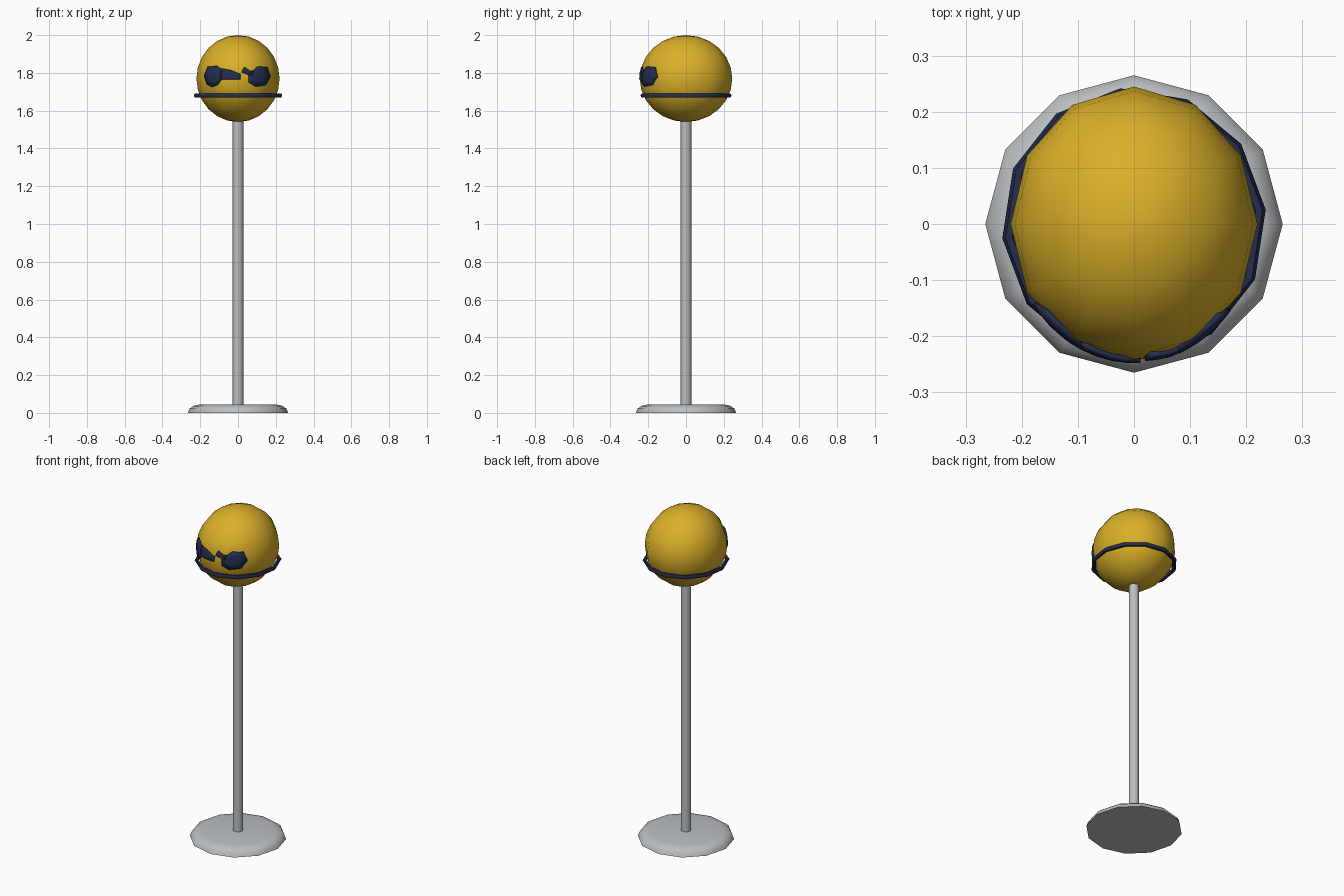
import bpy
import bmesh
from math import cos, sin, pi, sqrt

if "Cube" in bpy.data.objects:
    bpy.data.objects.remove(bpy.data.objects["Cube"])

SIDES = 12
GLOBE_Z = 1.77
RX, RY, RZ = 0.22, 0.245, 0.23


def material(name, rgb):
    mat = bpy.data.materials.new(name)
    mat.use_nodes = True
    mat.diffuse_color = (*rgb, 1)
    mat.node_tree.nodes["Principled BSDF"].inputs["Base Color"].default_value = (*rgb, 1)
    return mat


yellow = material("golden yellow", (0.70, 0.43, 0.022))
navy = material("dark navy", (0.017, 0.026, 0.075))
grey = material("light grey", (0.50, 0.52, 0.54))


def finish(bm, name, mat, angle=60):
    mesh = bpy.data.meshes.new(name)
    bm.to_mesh(mesh)
    bm.free()
    mesh.materials.append(mat)
    obj = bpy.data.objects.new(name, mesh)
    bpy.context.collection.objects.link(obj)
    bpy.ops.object.select_all(action='DESELECT')
    obj.select_set(True)
    bpy.context.view_layer.objects.active = obj
    bpy.ops.object.shade_smooth_by_angle(angle=angle * pi / 180)
    return obj


def lathe(name, profile, mat):
    """Revolve a (radius, height) profile and cap both ends."""
    bm = bmesh.new()
    rings = [[bm.verts.new((r * cos(2 * pi * i / SIDES), r * sin(2 * pi * i / SIDES), z))
              for i in range(SIDES)] for r, z in profile]
    for low, high in zip(rings, rings[1:]):
        for i in range(SIDES):
            j = (i + 1) % SIDES
            bm.faces.new((low[i], low[j], high[j], high[i]))
    bm.faces.new(rings[0][::-1])
    bm.faces.new(rings[-1])
    return finish(bm, name, mat)


# Stand
lathe("base", [(0.265, 0), (0.257, 0.022), (0.237, 0.037), (0.2, 0.045)], grey)
lathe("pole", [(0.028, 0.03), (0.028, 1.57)], grey)

# Globe
bm = bmesh.new()
bmesh.ops.create_uvsphere(bm, u_segments=SIDES, v_segments=SIDES, radius=1)
bmesh.ops.scale(bm, vec=(RX, RY, RZ), verts=bm.verts)
bmesh.ops.translate(bm, vec=(0, 0, GLOBE_Z), verts=bm.verts)
finish(bm, "globe", yellow)

# Band around the globe
bm = bmesh.new()
TUBE = 6
loops = []
for i in range(SIDES):
    a = 2 * pi * (i + 0.2) / SIDES
    loops.append([])
    for k in range(TUBE):
        b = 2 * pi * k / TUBE
        d = 0.012 * cos(b)
        loops[-1].append(bm.verts.new(((0.224 + d) * cos(a), (0.231 + d) * sin(a),
                                       1.68 + 0.012 * sin(b))))
for i in range(SIDES):
    here, there = loops[i], loops[(i + 1) % SIDES]
    for k in range(TUBE):
        m = (k + 1) % TUBE
        bm.faces.new((here[k], there[k], there[m], here[m]))
finish(bm, "band", navy)


# Goggle patches wrapped onto the front of the globe
def patch(name, outline, centre):
    bm = bmesh.new()
    rim = [bm.verts.new((x, 0, z)) for x, z in outline]
    hub = bm.verts.new((centre[0], 0, centre[1]))
    for i, v in enumerate(rim):
        bm.faces.new((hub, v, rim[(i + 1) % len(rim)]))
    bmesh.ops.subdivide_edges(bm, edges=bm.edges, cuts=1, use_grid_fill=True)
    for v in bm.verts:
        left = 1 - (v.co.x / RX) ** 2 - ((v.co.z - GLOBE_Z) / RZ) ** 2
        v.co.y = -RY * sqrt(max(left, 0)) - 0.003
    obj = finish(bm, name, navy)
    mod = obj.modifiers.new("thickness", 'SOLIDIFY')
    mod.thickness = 0.009
    mod.offset = -1


patch("right_lens", [(-0.18, 1.785), (-0.165, 1.74), (-0.14, 1.725), (-0.11, 1.735),
                     (-0.09, 1.765), (-0.09, 1.82), (-0.11, 1.837), (-0.16, 1.833)],
      (-0.135, 1.785))
patch("right_bridge", [(-0.095, 1.765), (-0.04, 1.765), (0.012, 1.765),
                       (0.012, 1.795), (-0.04, 1.815), (-0.095, 1.825)],
      (-0.04, 1.785))
patch("left_lens", [(0.058, 1.795), (0.058, 1.75), (0.095, 1.727), (0.148, 1.735),
                    (0.173, 1.78), (0.155, 1.83), (0.105, 1.835), (0.08, 1.81)],
      (0.115, 1.782))
patch("left_bridge", [(0.02, 1.805), (0.045, 1.795), (0.075, 1.785),
                      (0.085, 1.812), (0.065, 1.812), (0.032, 1.832)],
      (0.05, 1.807))
